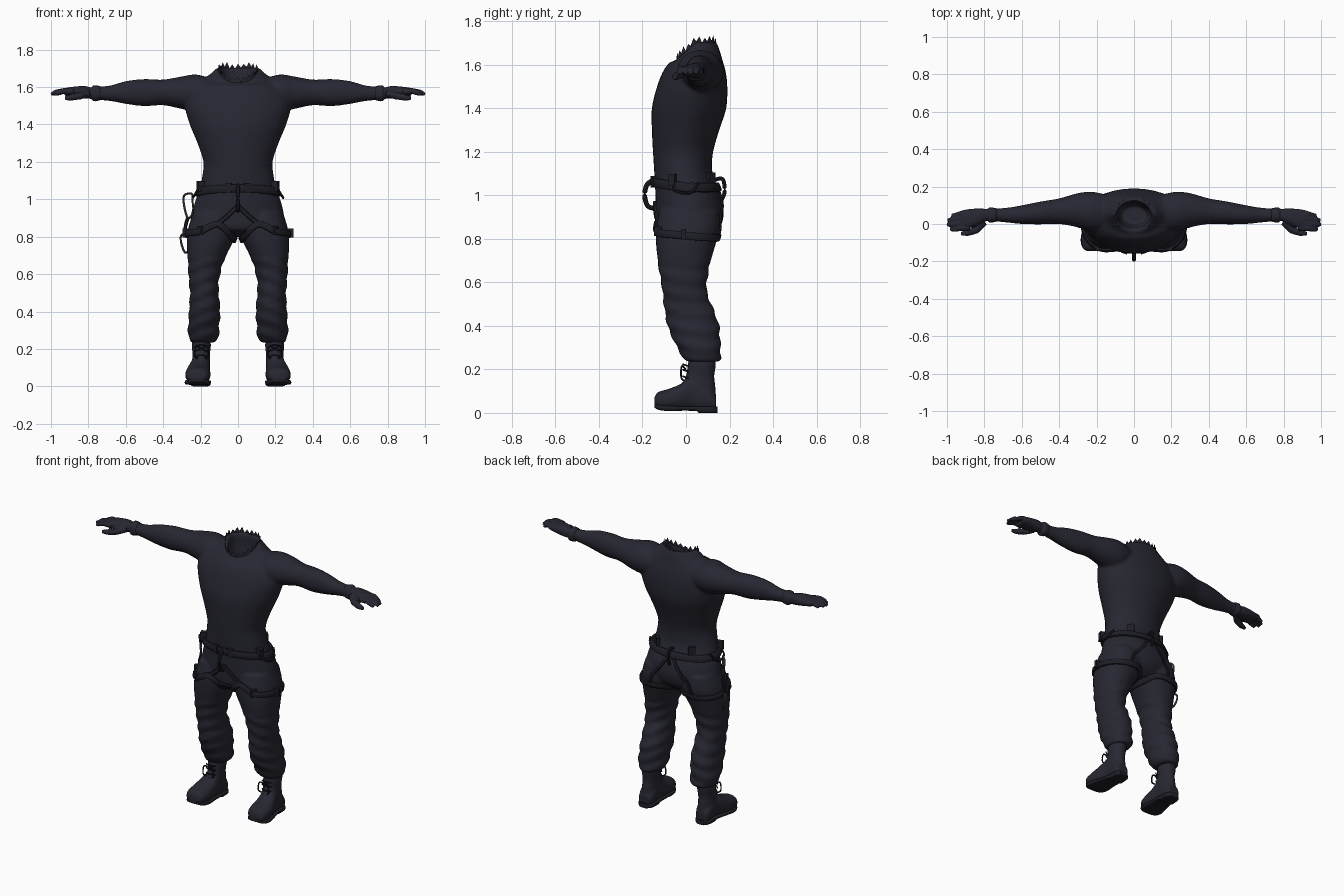
import bpy, bmesh, math, random
from mathutils import Vector
from mathutils.bvhtree import BVHTree

random.seed(4)
if "Cube" in bpy.data.objects:
    bpy.data.objects.remove(bpy.data.objects["Cube"])


def material(name, color):
    m = bpy.data.materials.new(name)
    m.use_nodes = True
    m.diffuse_color = (*color, 1)
    m.node_tree.nodes["Principled BSDF"].inputs["Base Color"].default_value = (*color, 1)
    return m


NAVY = material("dark navy cloth", (0.02, 0.02, 0.032))
WEB = material("black webbing", (0.013, 0.013, 0.02))
METAL = material("dull metal", (0.07, 0.07, 0.065))


def spline(rows, cyclic=False, steps=4):
    """Catmull-Rom through tuples of any length."""
    k, out = len(rows), []
    at = (lambda i: rows[i % k]) if cyclic else (lambda i: rows[max(0, min(k - 1, i))])
    for i in range(k if cyclic else k - 1):
        for j in range(steps):
            t = j / steps
            out.append(tuple(
                b + t * (c - a + t * (2 * a - 5 * b + 4 * c - d + t * (3 * (b - c) + d - a))) / 2
                if j else b
                for a, b, c, d in zip(at(i - 1), at(i), at(i + 1), at(i + 2))))
            if j:
                v = list(out[-1])
                for q, (a, b, c, d) in enumerate(zip(at(i - 1), at(i), at(i + 1), at(i + 2))):
                    v[q] = 0.5 * (2 * b + t * (c - a) + t * t * (2 * a - 5 * b + 4 * c - d)
                                  + t ** 3 * (3 * b - a - 3 * c + d))
                out[-1] = tuple(v)
    return out if cyclic else out + [tuple(rows[-1])]


def skin(bm, rings, cyclic=False):
    rings = [[bm.verts.new(p) for p in r] for r in rings]
    n = len(rings[0])
    for i in range(len(rings) if cyclic else len(rings) - 1):
        a, b = rings[i], rings[(i + 1) % len(rings)]
        for j in range(n):
            bm.faces.new((a[j], a[(j + 1) % n], b[(j + 1) % n], b[j]))
    if not cyclic:
        bm.faces.new(rings[0])
        bm.faces.new(rings[-1])


def loft(bm, rows, axis, side=1, power=1, wrinkle=0, n=32):
    """Rows: position, low/high of both cross axes, optional dip of the front."""
    rings = []
    for pos, a0, a1, b0, b1, dip in spline([r + (0,) * (6 - len(r)) for r in rows]):
        ring = []
        for j in range(n):
            ang = 2 * math.pi * j / n
            c, s = (math.copysign(abs(f(ang)) ** power, f(ang)) for f in (math.cos, math.sin))
            k = 1 + wrinkle * math.sin(pos * 80 + 2.5 * c + s) * (pos < 0.68)
            u, v = (a0 + a1 + k * c * (a1 - a0)) / 2, (b0 + b1 + k * s * (b1 - b0)) / 2
            x, y, z = {"x": (pos, u, v), "y": (u, pos, v), "z": (u, v, pos)}[axis]
            ring.append((x * side, y, z - dip * max(0, -s)))
        rings.append(ring)
    skin(bm, rings)


def sweep(bm, pts, radii, cyclic=False, n=8):
    pts = [Vector(p) for p in pts]
    k, rings = len(pts), []
    for i, p in enumerate(pts):
        nxt = pts[(i + 1) % k] if cyclic else pts[min(i + 1, k - 1)]
        prv = pts[i - 1] if cyclic else pts[max(i - 1, 0)]
        q = (nxt - prv).to_track_quat("Z", "Y")
        r = radii[i] if isinstance(radii, (list, tuple)) else radii
        rings.append([p + q @ Vector((r * math.cos(t), r * math.sin(t), 0))
                      for t in (2 * math.pi * j / n for j in range(n))])
    skin(bm, rings, cyclic)


def finish(name, bm, mat, voxel=0, mirror=False, smooth=3):
    bmesh.ops.recalc_face_normals(bm, faces=bm.faces)
    me = bpy.data.meshes.new(name)
    bm.to_mesh(me)
    bm.free()
    ob = bpy.data.objects.new(name, me)
    bpy.context.collection.objects.link(ob)
    bpy.ops.object.select_all(action="DESELECT")
    ob.select_set(True)
    bpy.context.view_layer.objects.active = ob
    if voxel:
        m = ob.modifiers.new("Blend", "REMESH")
        m.mode, m.voxel_size = "VOXEL", voxel
        m = ob.modifiers.new("Soften", "SMOOTH")
        m.factor, m.iterations = 0.5, smooth
    if mirror:
        ob.modifiers.new("Mirror", "MIRROR").use_mirror_merge = False
    for m in list(ob.modifiers):
        bpy.ops.object.modifier_apply(modifier=m.name)
    ob.data.materials.clear()
    ob.data.materials.append(mat)
    bpy.ops.object.shade_smooth_by_angle(angle=math.radians(40))
    return ob


# Clothed body: torso with open neck, arms and trousers blended together
torso = [(z, -x, x, y0, y1, d) for z, x, y0, y1, d in (
    (.80, .12, -.08, .10, 0), (.84, .2, -.13, .15, 0), (.9, .243, -.138, .172, 0),
    (.97, .235, -.14, .168, 0), (1.06, .205, -.143, .135, 0), (1.12, .192, -.147, .12, 0),
    (1.2, .185, -.152, .125, 0), (1.3, .217, -.157, .153, 0), (1.4, .258, -.157, .185, 0),
    (1.5, .285, -.133, .19, 0), (1.57, .27, -.105, .182, 0), (1.62, .225, -.075, .168, .01),
    (1.665, .155, -.055, .155, .05), (1.70, .115, -.045, .14, .075),
    (1.695, .092, -.025, .12, .075), (1.62, .09, -.02, .115, .03), (1.5, .07, 0, .1, 0))]
arm = [(.12, -.02, .15, 1.5, 1.64), (.22, -.04, .172, 1.47, 1.667), (.3, -.018, .165, 1.483, 1.657),
       (.4, 0, .137, 1.503, 1.64), (.5, -.002, .12, 1.498, 1.643), (.6, 0, .1, 1.51, 1.632),
       (.68, .008, .087, 1.525, 1.609), (.76, .015, .082, 1.533, 1.602)]
leg = [(.235, .122, .25, .005, .15), (.25, .108, .26, -.01, .16), (.28, .102, .267, -.03, .16),
       (.33, .1, .266, -.055, .157), (.4, .095, .262, -.085, .152), (.5, .103, .257, -.102, .117),
       (.56, .103, .262, -.108, .095), (.65, .083, .268, -.122, .103), (.72, .053, .272, -.132, .12),
       (.78, .022, .274, -.138, .138), (.85, 0, .265, -.138, .157), (.93, .02, .24, -.12, .15)]
bm = bmesh.new()
loft(bm, torso, "z")
for side in (1, -1):
    loft(bm, arm, "x", side)
    loft(bm, leg, "z", side, power=.92, wrinkle=.045)
body = finish("clothed_body", bm, NAVY, voxel=.009)

# Torn neck edge
bm = bmesh.new()
low, top = [], []
for j in range(44):
    a = 2 * math.pi * j / 44
    x, y, dip = .108 * math.cos(a), .048 + .092 * math.sin(a), .075 * max(0, -math.sin(a))
    low.append(bm.verts.new((x * 1.02, y, 1.66 - dip)))
    top.append(bm.verts.new((x, y, (1.728 if j % 2 else 1.704) + random.uniform(-.008, .008) - dip)))
for j in range(44):
    k = (j + 1) % 44
    bm.faces.new((low[j], low[k], top[k], top[j]))
finish("torn_neck_edge", bm, NAVY)

# Gloved hands
bm = bmesh.new()
loft(bm, [(.735, .012, .085, 1.53, 1.605), (.76, .008, .088, 1.524, 1.61), (.775, .008, .088, 1.526, 1.608),
          (.785, .018, .08, 1.537, 1.598), (.82, 0, .083, 1.538, 1.606), (.88, -.022, .08, 1.545, 1.602),
          (.925, -.03, .072, 1.552, 1.595)], "x", power=.85)
for y, tip in ((-.02, .982), (.006, 1.0), (.031, .996), (.055, .975)):
    pts = [(.88, y, 1.575), (.93, y - .002, 1.58), (tip - .025, y - .008, 1.572), (tip, y - .01, 1.56)]
    sweep(bm, pts, [.016, .0165, .015, .01])
sweep(bm, [(.8, .01, 1.565), (.845, -.033, 1.553), (.89, -.048, 1.545), (.925, -.052, 1.54)],
      [.02, .02, .0175, .011])
finish("gloved_hands", bm, NAVY, voxel=.005, mirror=True)

# Boots and soles
bm = bmesh.new()
loft(bm, [(.05, .15, .245, 0, .14), (.12, .15, .247, -.02, .135), (.17, .15, .243, 0, .13),
          (.22, .145, .247, .008, .137), (.27, .15, .24, .015, .135)], "z")
loft(bm, [(-.145, .185, .25, .03, .07), (-.13, .162, .274, .02, .095), (-.09, .148, .282, .014, .107),
          (-.03, .148, .275, .012, .13), (.03, .15, .255, .01, .165), (.1, .15, .25, .008, .13),
          (.138, .165, .24, .008, .08)], "y", power=.85)
finish("boots", bm, NAVY, voxel=.006, mirror=True)
bm = bmesh.new()
loft(bm, [(-.145, .185, .25, .024, .042), (-.125, .158, .276, .014, .038), (-.08, .145, .285, .008, .034),
          (-.01, .148, .27, .01, .03), (.05, .148, .255, .008, .03), (.06, .148, .254, 0, .03),
          (.12, .152, .25, 0, .03), (.145, .175, .23, 0, .03)], "y", power=.45)
finish("boot_soles", bm, WEB, mirror=True)

# Boot laces
bm = bmesh.new()
for z in (.13, .16, .19, .215):
    sweep(bm, spline([(.165, .01, z), (.196, -.014, z + .008), (.23, .01, z)]), .004, n=6)
for dx in (-.03, .03):
    sweep(bm, spline([(.196, -.002, .2), (.196 + dx, -.02, .215), (.196 + dx * 1.2, -.022, .165),
                      (.196 + dx * .7, -.012, .15)]), .0045, n=6)
finish("boot_laces", bm, WEB, mirror=True)

# Harness webbing, laid onto the body surface
tree = BVHTree.FromPolygons([v.co.copy() for v in body.data.vertices],
                            [tuple(p.vertices) for p in body.data.polygons])


def strap(bm, pts, width, thick, cyclic=False):
    hits = [tree.find_nearest(Vector(p))[:2] for p in spline(pts, cyclic)]
    k, rings = len(hits), []
    for i, (p, nrm) in enumerate(hits):
        nxt = hits[(i + 1) % k if cyclic else min(i + 1, k - 1)][0]
        prv = hits[i - 1 if cyclic else max(i - 1, 0)][0]
        w = (nxt - prv).cross(nrm).normalized() * width / 2
        rings.append([p + w * a + nrm * thick * b for a, b in
                      ((-1, -.3), (-1, .7), (-.7, 1), (.7, 1), (1, .7), (1, -.3))])
    skin(bm, rings, cyclic)


bm = bmesh.new()
strap(bm, [(.3 * math.cos(a), .25 * math.sin(a), 1.065 + .012 * math.sin(a))
           for a in (math.pi * j / 8 for j in range(16))], .042, .016, True)
finish("waist_belt", bm, WEB)

bm = bmesh.new()
strap(bm, [(.28, 0, .815), (.21, -.14, .83), (.11, -.15, .87), (.05, -.12, .82), (.03, 0, .79),
           (.06, .13, .805), (.15, .17, .8), (.25, .11, .805)], .034, .014, True)
strap(bm, [(.11, -.15, .87), (.06, -.16, .91), (.0, -.16, .965)], .024, .013)
strap(bm, [(.06, -.13, .83), (.03, -.13, .822), (0, -.13, .82)], .02, .01)
strap(bm, [(.02, .2, 1.04), (.07, .2, .96), (.13, .2, .88), (.15, .19, .81)], .018, .008)
finish("leg_loops", bm, WEB, mirror=True)

# Belay loop in front, haul loop behind
bm = bmesh.new()
sweep(bm, spline([(0, -.14, 1.075), (0, -.178, 1.05), (0, -.19, 1.0), (0, -.175, .95), (0, -.14, .94)]), .011)
sweep(bm, spline([(0, .13, 1.07), (0, .168, 1.075), (0, .178, 1.02), (0, .165, .98)]), .009)
finish("belay_and_haul_loops", bm, WEB)

# Buckles, tabs and gear loops
bm = bmesh.new()
for x, y, z, size in ((.05, -.15, 1.062, (.03, .018, .052)), (.195, -.06, 1.07, (.03, .045, .055)),
                      (.12, .115, 1.08, (.04, .02, .05)), (.272, -.01, .82, (.02, .05, .05)),
                      (.2, -.125, .835, (.04, .02, .045))):
    made = bmesh.ops.create_cube(bm, size=1)["verts"]
    bmesh.ops.scale(bm, vec=size, verts=made)
    bmesh.ops.rotate(bm, matrix=Vector((x, y, 0)).to_track_quat("Y", "Z").to_matrix(), verts=made)
    bmesh.ops.translate(bm, vec=(x, y, z), verts=made)
sweep(bm, spline([(.2, -.06, 1.06), (.235, -.05, 1.02), (.24, .02, 1.01), (.21, .06, 1.06)]), .006, n=6)
finish("buckles_and_gear_loops", bm, WEB, mirror=True)

# Hanging carabiners on the right hip
bm = bmesh.new()
for x, y, z, h in ((-.268, .0, .965, .065), (-.283, .015, .765, .05)):
    sweep(bm, spline([(x + .02, y - .02, z + h), (x - .02, y + .02, z + h * .85), (x - .02, y + .03, z),
                      (x, y + .01, z - h), (x + .025, y - .03, z - h * .6), (x + .025, y - .03, z + h * .5)],
                     True), .006, True, n=6)
finish("carabiners", bm, METAL)
bm = bmesh.new()
sweep(bm, spline([(-.268, .01, .9), (-.28, .012, .86), (-.283, .015, .81)]), .01)
finish("carabiner_sling", bm, WEB)
